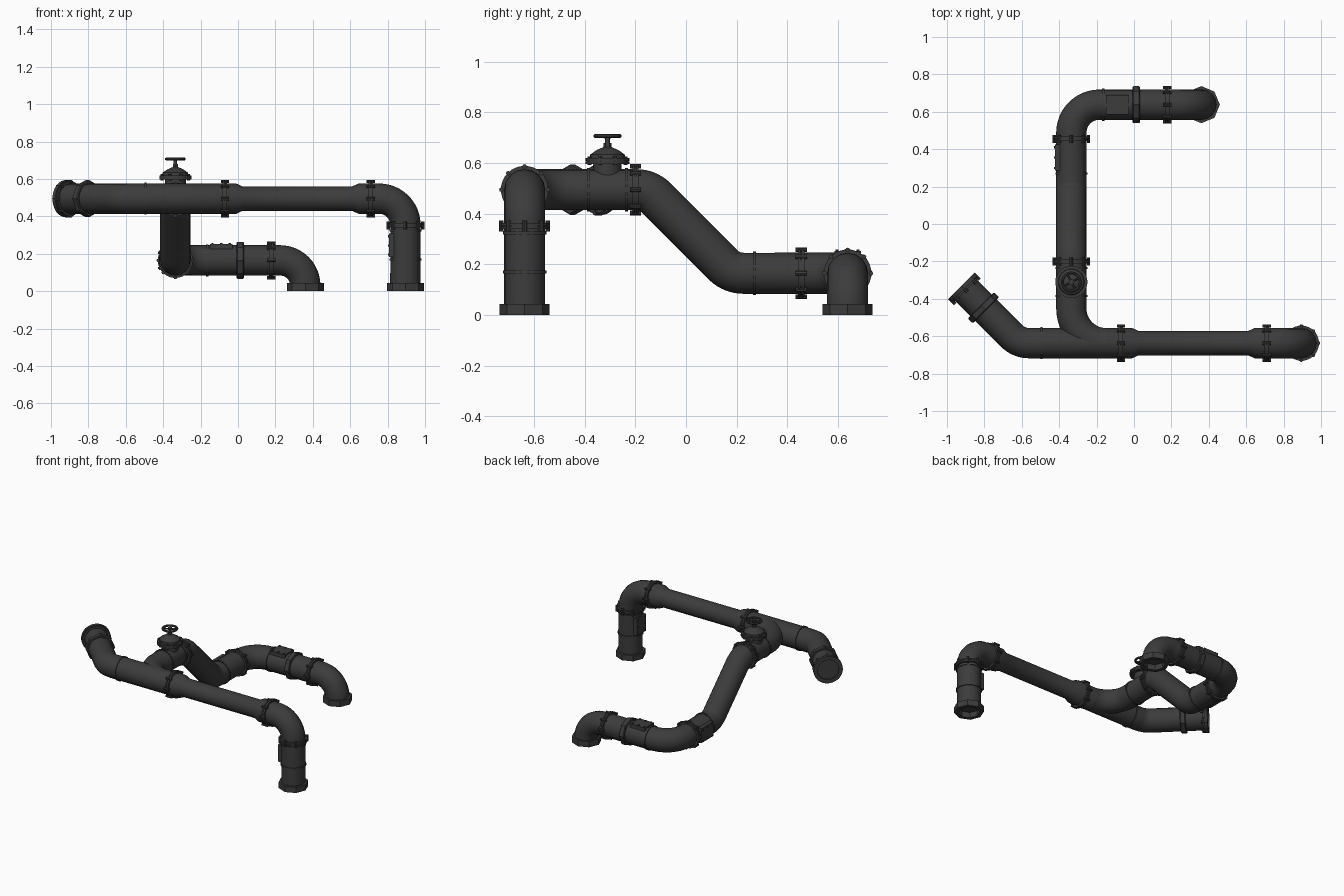
import bpy, bmesh, math
from mathutils import Vector, Matrix

if "Cube" in bpy.data.objects:
    bpy.data.objects.remove(bpy.data.objects["Cube"])

mat = bpy.data.materials.new("dark_iron")
mat.diffuse_color = (0.045, 0.045, 0.045, 1)
mat.use_nodes = True
mat.node_tree.nodes["Principled BSDF"].inputs["Base Color"].default_value = mat.diffuse_color
R = 0.081      # standard pipe radius
Y, Z = -0.637, 0.495   # main pipe line
BX = -0.335            # branch line
BY, LZ = 0.638, 0.165  # lower run line


def finish(ob):
    ob.data.materials.append(mat)
    bpy.ops.object.select_all(action='DESELECT')
    ob.select_set(True)
    bpy.context.view_layer.objects.active = ob
    bpy.ops.object.shade_smooth_by_angle(angle=math.radians(32))
    return ob


def frame(pos, d):
    return Matrix.Translation(pos) @ Vector(d).to_track_quat('Z', 'Y').to_matrix().to_4x4()


def from_bm(name, bm, mtx):
    bmesh.ops.recalc_face_normals(bm, faces=bm.faces)
    me = bpy.data.meshes.new(name)
    bm.to_mesh(me)
    bm.free()
    ob = bpy.data.objects.new(name, me)
    bpy.context.collection.objects.link(ob)
    ob.matrix_world = mtx
    return finish(ob)


def rod(bm, p, r, depth, sides=8, rot=Matrix(), r2=None):
    bmesh.ops.create_cone(bm, cap_ends=True, segments=sides, radius1=r,
                          radius2=r if r2 is None else r2, depth=depth,
                          matrix=Matrix.Translation(p) @ rot)


def lathe(bm, prof, n):
    # closed surface of revolution about local z: (z, radius) pairs
    rings = [[bm.verts.new((r * math.cos(2 * math.pi * i / n), r * math.sin(2 * math.pi * i / n), z))
              for i in range(n)] for z, r in prof]
    for a, b in zip(rings, rings[1:]):
        for i in range(n):
            j = (i + 1) % n
            bm.faces.new((a[i], a[j], b[j], b[i]))
    bm.faces.new(rings[0])
    bm.faces.new(rings[-1])


def turned(name, pos, d, prof, n=32, bolts=0):
    bm = bmesh.new()
    lathe(bm, prof, n)
    for i in range(bolts):
        a = 2 * math.pi * i / bolts
        rod(bm, (0.092 * math.cos(a), 0.092 * math.sin(a), 0), 0.009, 0.044)
    return from_bm(name, bm, frame(pos, d))


def flange(name, pos, d):
    turned(name, pos, d, [(-.012, .07), (-.012, .094), (-.002, .094), (-.002, .089),
                          (.002, .089), (.002, .094), (.012, .094), (.012, .07)], 32, 8)


def rim(name, pos, d):
    turned(name, pos, d, [(-.006, .07), (-.006, .086), (.006, .086), (.006, .07)])


def collar(name, pos, d, w=0.038):
    h = w / 2
    turned(name, pos, d, [(-h, .07), (-h, .094), (-h + .005, .099), (h - .005, .099), (h, .094), (h, .07)], 8)


def socket(name, pos, d, w, n):
    # open end fitting: opening at pos facing d, recessed inside
    turned(name, pos, d, [(-w, .07), (-w, .099), (0, .099), (0, .072), (-.04, .072)], n)


def pipe(name, pts):
    # swept pipe through (x, y, z, bend radius, pipe radius) with rounded elbows
    out = []
    for i, (x, y, z, bend, r) in enumerate(pts):
        p = Vector((x, y, z))
        if not bend:
            out.append((p, r))
            continue
        u = (Vector(pts[i - 1][:3]) - p).normalized()
        v = (Vector(pts[i + 1][:3]) - p).normalized()
        half = u.angle(v) / 2
        c = p + (u + v).normalized() * (bend / math.sin(half))
        t = bend / math.tan(half)
        a, b = p + u * t - c, p + v * t - c
        sweep = a.angle(b)
        n = 12 if sweep > 1 else 7
        for k in range(n + 1):
            s = sweep * k / n
            q = (a * math.sin(sweep - s) + b * math.sin(s)) / math.sin(sweep)
            out.append((c + q, r))
    cu = bpy.data.curves.new(name, 'CURVE')
    cu.dimensions = '3D'
    cu.bevel_depth = 1.0
    cu.bevel_resolution = 6
    sp = cu.splines.new('POLY')
    sp.points.add(len(out) - 1)
    for pt, (p, r) in zip(sp.points, out):
        pt.co = (*p, 1)
        pt.radius = r
    ob = bpy.data.objects.new(name, cu)
    bpy.context.collection.objects.link(ob)
    bpy.ops.object.select_all(action='DESELECT')
    ob.select_set(True)
    bpy.context.view_layer.objects.active = ob
    bpy.ops.object.convert(target='MESH')
    finish(bpy.context.view_layer.objects.active)


def hatch(name, pos, out, along, length):
    # bolted inspection plate: local x along the pipe, z outward
    o, a = Vector(out), Vector(along)
    m = Matrix((a, o.cross(a), o)).transposed().to_4x4()
    bm = bmesh.new()
    bmesh.ops.create_cube(bm, size=1, matrix=Matrix.Translation((0, 0, .066)) @ Matrix.Diagonal((length, .105, .042, 1)))
    for i in (-1, 0, 1):
        for j in (-1, 1):
            rod(bm, (i * (length / 2 - .014), j * .041, .089), .006, .008)
    from_bm(name, bm, Matrix.Translation(pos) @ m)


# main run: angled open end, wide pipe, narrow pipe, down leg
E = Vector((-0.922, -0.331, Z))
D = Vector((-1, 1, 0)).normalized()
S = E - D * .03
pipe("main_pipe", [(*S, 0, R), (E.x + (E.y - Y), Y, Z, .13, R), (-.01, Y, Z, 0, R), (.025, Y, Z, 0, .065),
                   (.61, Y, Z, 0, .065), (.645, Y, Z, 0, R), (.895, Y, Z, .14, R), (.895, Y, .02, 0, R)])
# branch run: tee bend, slope down, lower elbows to ground
pipe("branch_pipe", [(-.08, Y, Z, 0, R), (BX, Y, Z, .185, R), (BX, -.15, Z, .11, R), (BX, .18, LZ, .11, R),
                     (BX, BY, LZ, .15, R), (.36, BY, LZ, .135, R), (.36, BY, .02, 0, R)])

# bolted flanges
X_, Y_, Z_ = (1, 0, 0), (0, 1, 0), (0, 0, 1)
for i, (p, d) in enumerate([((-.07, Y, Z), X_), ((.71, Y, Z), X_), ((.895, Y, .352), Z_),
                            ((BX, -.2, Z), Y_), ((BX, .455, LZ), Y_), ((.178, BY, LZ), X_)]):
    flange(f"flange_{i}", p, d)
flange("end_flange", E - D * .022, D)

# thin weld rims
for i, (p, d) in enumerate([((-.495, Y, Z), X_), ((.895, Y, .17), Z_), ((.895, Y, .325), Z_), ((BX, -.235, Z), Y_),
                            ((BX, -.385, Z), Y_), ((BX, .27, LZ), Y_), ((-.165, BY, LZ), X_)]):
    rim(f"rim_{i}", p, d)

# octagonal collars and open ends
collar("angled_collar", E - D * .165, D)
collar("lower_collar", (.012, BY, LZ), X_)
socket("angled_end", E, D, .022, 32)
socket("leg_foot", (.895, Y, 0), (0, 0, -1), .043, 8)
socket("branch_foot", (.36, BY, 0), (0, 0, -1), .043, 8)

# inspection hatches
hatch("leg_hatch", (.895, Y, .245), (-1, 0, 0), Z_, .125)
hatch("branch_hatch", (BX, .355, LZ), (-1, 0, 0), Y_, .14)
hatch("lower_hatch", (-.09, BY, LZ), Z_, X_, .12)

# valve body and bonnet, z measured from the ground
V = (BX, -.31, 0)
turned("valve_bonnet", V, Z_, [(.5, .056), (.597, .056), (.597, .086), (.607, .086), (.607, .083), (.609, .083),
       (.609, .086), (.62, .086), (.62, .07), (.634, .068), (.652, .042), (.664, .014), (.664, .009), (.705, .009)])
bm = bmesh.new()
for i in range(8):
    a = (i + .5) * math.pi / 4
    rod(bm, (.077 * math.cos(a), .077 * math.sin(a), .609), .008, .034)
rod(bm, (0, 0, .672), .015, .016, 6)
from_bm("bonnet_bolts", bm, frame(V, Z_))

# handwheel with spokes
bpy.ops.mesh.primitive_torus_add(major_segments=28, minor_segments=8, major_radius=.048,
                                 minor_radius=.008, location=(BX, -.31, .707))
bpy.context.object.name = "handwheel_rim"
finish(bpy.context.object)
bm = bmesh.new()
for i in range(2):
    rod(bm, (0, 0, .705), .006, .094, 8,
        Matrix.Rotation(i * math.pi / 2 + .5, 4, 'Z') @ Matrix.Rotation(math.pi / 2, 4, 'X'))
rod(bm, (0, 0, .706), .014, .016, 12)
from_bm("handwheel_spokes", bm, frame(V, Z_))
